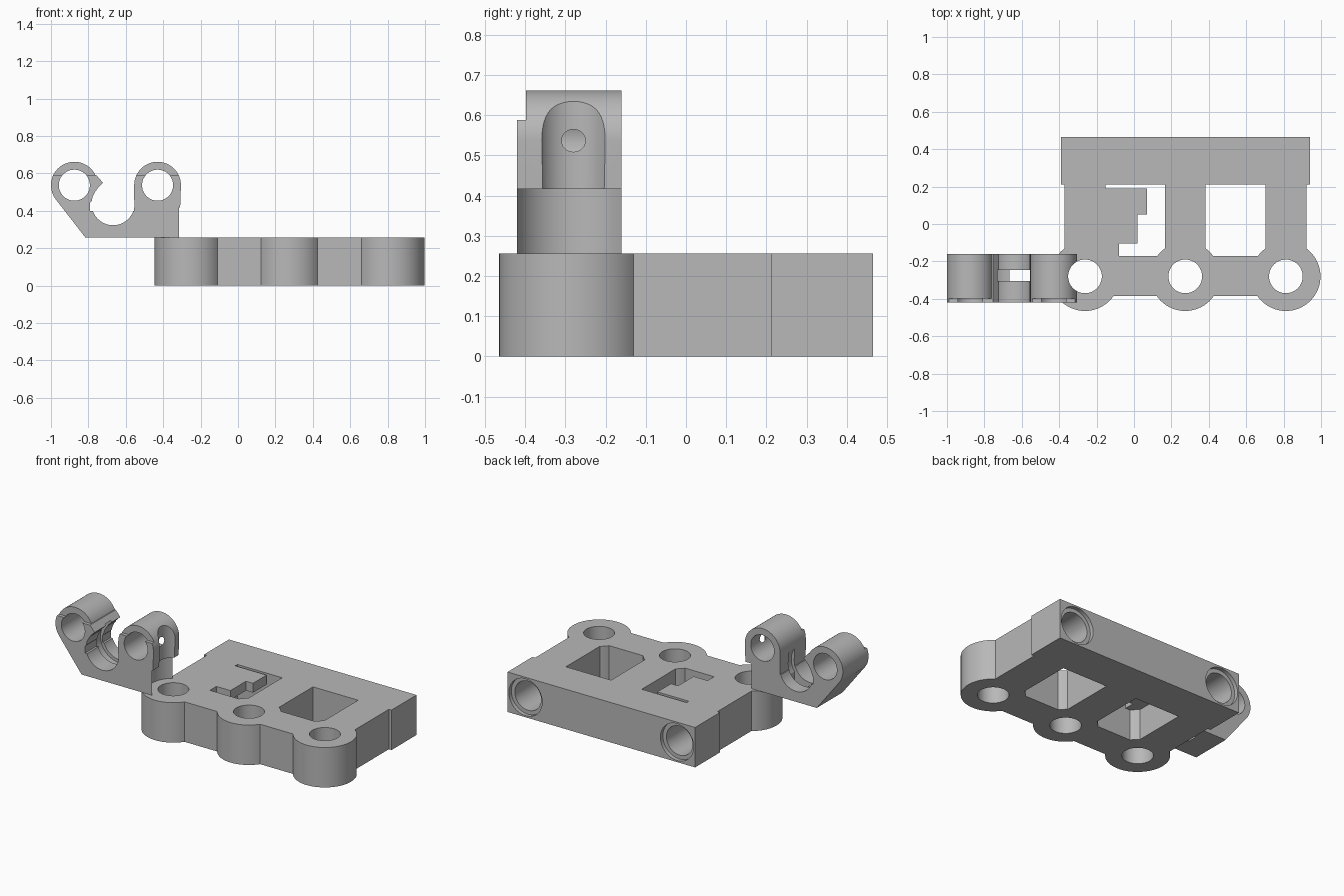
import bpy, bmesh, math
from mathutils import Matrix, Vector

if "Cube" in bpy.data.objects:
    bpy.data.objects.remove(bpy.data.objects["Cube"])

TOP = 0.256

grey = bpy.data.materials.new("plain_grey")
grey.use_nodes = True
grey.diffuse_color = (0.48, 0.48, 0.48, 1)
grey.node_tree.nodes["Principled BSDF"].inputs["Base Color"].default_value = (0.48, 0.48, 0.48, 1)


def finish(name, bm):
    bmesh.ops.recalc_face_normals(bm, faces=bm.faces)
    mesh = bpy.data.meshes.new(name)
    bm.to_mesh(mesh)
    bm.free()
    mesh.materials.append(grey)
    obj = bpy.data.objects.new(name, mesh)
    bpy.context.scene.collection.objects.link(obj)
    return obj


def box(x0, x1, y0, y1, z0, z1):
    bm = bmesh.new()
    size = Matrix.Diagonal((x1 - x0, y1 - y0, z1 - z0, 1))
    middle = Vector((x0 + x1, y0 + y1, z0 + z1)) / 2
    bmesh.ops.create_cube(bm, size=1, matrix=Matrix.Translation(middle) @ size)
    return finish("block", bm)


def cylinder(radius, start, end):
    bm = bmesh.new()
    start, end = Vector(start), Vector(end)
    turn = (end - start).to_track_quat("Z", "Y").to_matrix().to_4x4()
    bmesh.ops.create_cone(bm, cap_ends=True, segments=64, radius1=radius, radius2=radius,
                          depth=(end - start).length,
                          matrix=Matrix.Translation((start + end) / 2) @ turn)
    return finish("round", bm)


def prism(points, y0, y1):
    bm = bmesh.new()
    face = bm.faces.new([bm.verts.new((x, y0, z)) for x, z in points])
    out = bmesh.ops.extrude_face_region(bm, geom=[face])["geom"]
    moved = [v for v in out if isinstance(v, bmesh.types.BMVert)]
    bmesh.ops.translate(bm, verts=moved, vec=(0, y1 - y0, 0))
    return finish("profile", bm)


def combine(body, parts, operation):
    bpy.context.view_layer.objects.active = body
    for part in parts:
        mod = body.modifiers.new("combine", "BOOLEAN")
        mod.operation = operation
        mod.solver = "EXACT"
        mod.object = part
        bpy.ops.object.modifier_apply(modifier=mod.name)
        bpy.data.objects.remove(part)


def smooth(obj):
    bpy.ops.object.select_all(action="DESELECT")
    obj.select_set(True)
    bpy.context.view_layer.objects.active = obj
    bpy.ops.object.shade_smooth_by_angle(angle=math.radians(30))


# Base frame: back bar, front bar, three legs with round bosses
boss_x = (-0.262, 0.274, 0.812)
boss_y = -0.28
base = box(-0.39, 0.94, 0.212, 0.465, 0, TOP)
base.name = "base_frame"
solids = [box(boss_x[0], boss_x[2], -0.385, -0.17, 0, TOP)]
for x in boss_x:
    solids.append(box(x - 0.109, x + 0.109, boss_y, 0.3, 0, TOP))
    solids.append(cylinder(0.185, (x, boss_y, 0), (x, boss_y, TOP)))

# Stepped plate that partly covers one window
for right, front, back in ((0.07, 0.052, 0.19), (0.02, -0.105, 0.1), (-0.08, -0.25, -0.05)):
    solids.append(box(-0.2, right, front, back, TOP - 0.06, TOP))
combine(base, solids, "UNION")

# Vertical boss holes, and stepped bores in the back face
cuts = [cylinder(0.09, (x, boss_y, -0.1), (x, boss_y, 0.4)) for x in boss_x]
for x in (boss_x[0], boss_x[2]):
    cuts.append(cylinder(0.093, (x, 0.12, TOP / 2), (x, 0.6, TOP / 2)))
    cuts.append(cylinder(0.118, (x, 0.44, TOP / 2), (x, 0.6, TOP / 2)))
combine(base, cuts, "DIFFERENCE")
smooth(base)

# Clip: sloped foot, two round tubes and a small catch
front, back, tube_z = -0.42, -0.16, 0.537
tube_x = (-0.875, -0.43)
clip = prism([(-0.815, TOP), (-0.315, TOP), (-0.305, tube_z), (-0.555, tube_z), (-0.555, 0.4),
              (-0.79, 0.4), (-0.79, tube_z), (-0.875, tube_z), (-0.975, 0.462)], front, back)
clip.name = "clip"
solids = [cylinder(0.125, (x, front, tube_z), (x, back, tube_z)) for x in tube_x]
solids.append(prism([(-0.8, 0.588), (-0.755, 0.588), (-0.722, 0.55), (-0.76, 0.513), (-0.8, 0.513)],
                    front, back))
combine(clip, solids, "UNION")

# Cradle, tube bores, slot, lowered upper front, and clearance over the boss hole
hole_x = boss_x[0]
cuts = [cylinder(0.115, (-0.668, -0.6, 0.438), (-0.668, 0, 0.438))]
cuts += [cylinder(0.083, (x, -0.6, tube_z), (x, 0, tube_z)) for x in tube_x]
cuts += [
    cylinder(0.135, (-0.668, -0.305, 0.438), (-0.668, -0.245, 0.438)),
    box(-0.665, -0.555, -0.305, -0.245, 0.2, 0.4),
    box(-1.1, -0.2, -0.5, -0.398, 0.588, 0.8),
    cylinder(0.15, (hole_x, boss_y, 0.2), (hole_x, boss_y, 0.417)),
    cylinder(0.09, (hole_x, boss_y, 0.3), (hole_x, boss_y, 0.8)),
]
combine(clip, cuts, "DIFFERENCE")
smooth(clip)
